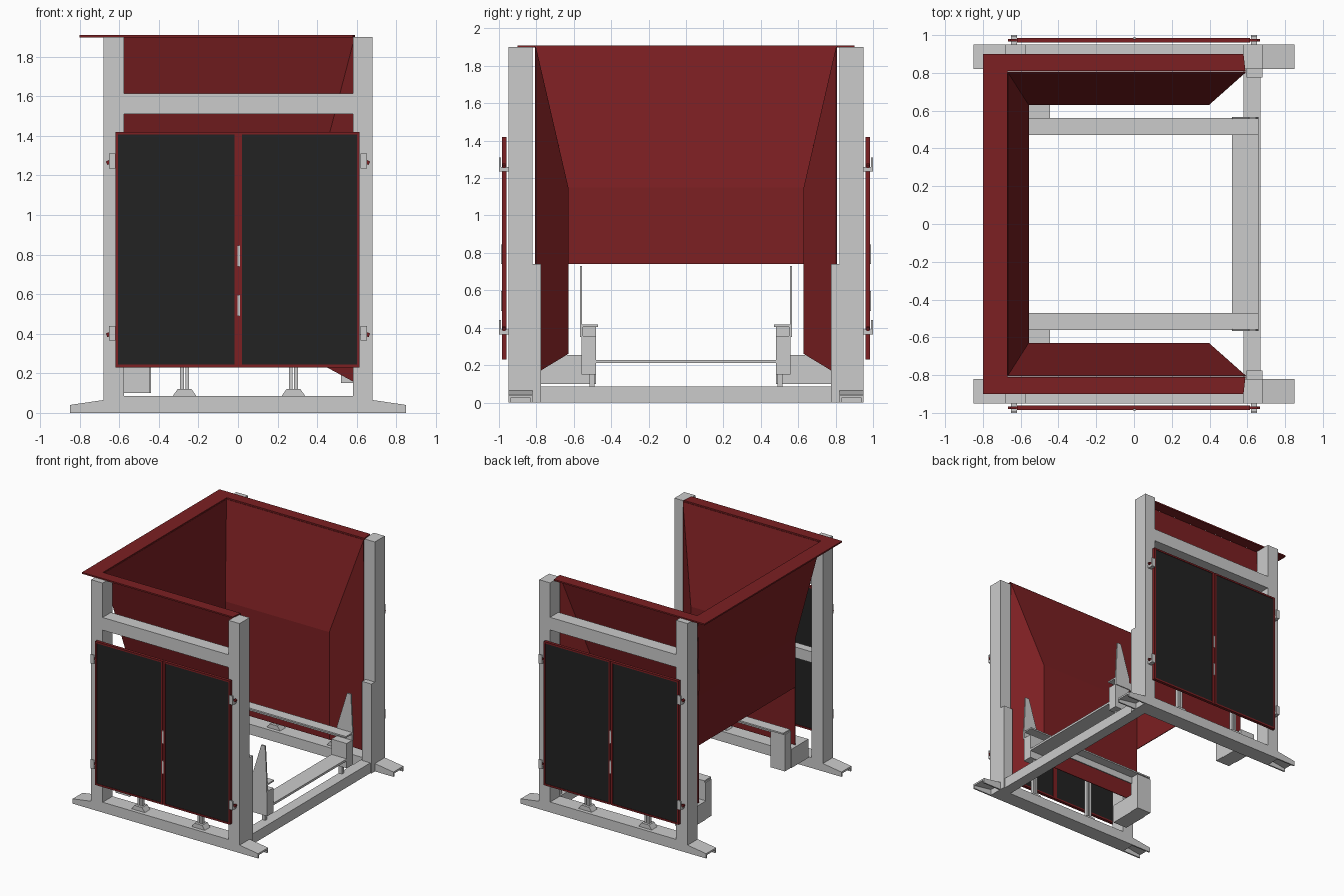
import bpy, bmesh

if "Cube" in bpy.data.objects:
    bpy.data.objects.remove(bpy.data.objects["Cube"])


def material(name, rgb):
    m = bpy.data.materials.new(name)
    m.diffuse_color = (*rgb, 1)
    m.use_nodes = True
    m.node_tree.nodes["Principled BSDF"].inputs["Base Color"].default_value = m.diffuse_color
    return m


RED = material("red_paint", (0.2, 0.014, 0.016))
BLACK = material("black_panel", (0.016, 0.016, 0.016))


def finish(name, bm, mat=None):
    bmesh.ops.recalc_face_normals(bm, faces=bm.faces[:])
    me = bpy.data.meshes.new(name)
    bm.to_mesh(me)
    bm.free()
    ob = bpy.data.objects.new(name, me)
    bpy.context.collection.objects.link(ob)
    if mat:
        me.materials.append(mat)
    return ob


def prism(name, pts, axis, lo, hi, mat=None):
    """Extrude a 2D outline along an axis; pts use the other two axes in order."""
    def place(a, b, c):
        return {"x": (c, a, b), "y": (a, c, b), "z": (a, b, c)}[axis]
    bm = bmesh.new()
    face = bm.faces.new([bm.verts.new(place(a, b, lo)) for a, b in pts])
    ext = bmesh.ops.extrude_face_region(bm, geom=[face])
    vec = place(0, 0, hi - lo)
    bmesh.ops.translate(bm, vec=vec, verts=[v for v in ext["geom"] if isinstance(v, bmesh.types.BMVert)])
    return finish(name, bm, mat)


def box(name, x0, x1, y0, y1, z0, z1, mat=None):
    return prism(name, [(x0, y0), (x1, y0), (x1, y1), (x0, y1)], "z", z0, z1, mat)


def sheet(name, polys, mat, thick=0.006):
    bm = bmesh.new()
    for p in polys:
        bm.faces.new([bm.verts.new(v) for v in p])
    bmesh.ops.remove_doubles(bm, verts=bm.verts[:], dist=0.0005)
    ob = finish(name, bm, mat)
    mod = ob.modifiers.new("thickness", "SOLIDIFY")
    mod.thickness = thick
    mod.offset = 0
    return ob


for s, side in ((-1, "front"), (1, "back")):
    # base beam and tapered channel feet
    box(f"{side}_base_beam", -0.68, 0.68, s*0.82, s*0.95, 0, 0.085)
    for e, end in ((-1, "left"), (1, "right")):
        for y in (0.82, 0.938):
            prism(f"{side}_{end}_foot_cheek", [(e*0.68, 0), (e*0.85, 0), (e*0.85, 0.04), (e*0.68, 0.065)],
                  "y", s*y, s*(y + 0.012))
        prism(f"{side}_{end}_foot_top", [(e*0.68, 0.05), (e*0.85, 0.025), (e*0.85, 0.04), (e*0.68, 0.065)],
              "y", s*0.832, s*0.938)

    # upright posts, inner liner and cross members
    box(f"{side}_left_post", -0.68, -0.575, s*0.82, s*0.95, 0.085, 1.9)
    box(f"{side}_right_post", 0.58, 0.68, s*0.82, s*0.95, 0.085, 1.9)
    box(f"{side}_post_liner", 0.595, 0.68, s*0.775, s*0.82, 0, 0.74)
    box(f"{side}_upper_crossbar", -0.575, 0.58, s*0.84, s*0.95, 1.51, 1.615)
    box(f"{side}_middle_crossbar", -0.575, 0.58, s*0.86, s*0.93, 0.85, 0.94)

    # supports standing on the base beam behind the doors
    for x in (-0.27, 0.28):
        prism(f"{side}_support_foot", [(x-0.06, 0.085), (x+0.06, 0.085), (x+0.035, 0.12), (x-0.035, 0.12)],
              "y", s*0.85, s*0.92)
        for dx in (-0.022, 0.004):
            box(f"{side}_support_rod", x+dx, x+dx+0.018, s*0.87, s*0.9, 0.12, 0.85)

    # double doors: red frame bars around recessed black panels
    for x0, x1, leaf in ((-0.62, -0.003, "left"), (0.007, 0.615, "right")):
        f = 0.014
        box(f"{side}_{leaf}_door_panel", x0+f, x1-f, s*0.965, s*0.981, 0.23+f, 1.42-f, BLACK)
        for a, b in ((x0, x0+f), (x1-f, x1)):
            box(f"{side}_{leaf}_door_stile", a, b, s*0.96, s*0.985, 0.23, 1.42, RED)
        for z in (0.23, 1.42-f):
            box(f"{side}_{leaf}_door_rail", x0+f, x1-f, s*0.96, s*0.985, z, z+f, RED)
    box(f"{side}_door_centre_strip", -0.008, 0.012, s*0.962, s*0.98, 0.23, 1.42, RED)
    for z in (0.49, 0.74):
        box(f"{side}_door_handle", -0.003, 0.009, s*0.975, s*0.989, z, z+0.105)

    # hinges
    for e in (-1, 1):
        for z in (0.365, 1.235):
            prism(f"{side}_hinge", [(s*0.945, z), (s*1.0, z), (s*1.0, z+0.075), (s*0.99, z+0.075),
                                    (s*0.99, z+0.025), (s*0.945, z+0.025)], "x", e*0.62, e*0.652)
            prism(f"{side}_hinge_lug", [(e*0.615, z+0.03), (e*0.66, z+0.018), (e*0.668, z+0.035),
                                        (e*0.655, z+0.042)], "y", s*0.965, s*0.98, RED)

    # hopper side: sloped upper wall, vertical lower wall, flared end flap
    a, b, c, d = (0.59, s*0.805, 1.9), (0.395, s*0.632, 1.15), (0.395, s*0.632, 0.26), (0.59, s*0.805, 0.155)
    t, m, low = (-0.67, s*0.805, 1.9), (-0.56, s*0.632, 1.15), (-0.56, s*0.632, 0.26)
    sheet(f"{side}_hopper_wall", [(t, a, b, m), (m, b, c, low), (a, d, c, b)], RED)

    # guide rail with upright fin and end brackets
    box(f"{side}_guide_rail", -0.56, 0.66, s*0.47, s*0.56, 0.405, 0.417)
    box(f"{side}_guide_rail_web", -0.56, 0.66, s*0.55, s*0.56, 0.35, 0.405)
    prism(f"{side}_guide_fin", [(0.52, 0.35), (0.66, 0.35), (0.66, 0.44), (0.645, 0.73), (0.61, 0.73), (0.52, 0.44)],
          "y", s*0.555, s*0.567)
    box(f"{side}_rail_bracket", 0.52, 0.66, s*0.48, s*0.56, 0.15, 0.355)
    box(f"{side}_bracket_leg", 0.58, 0.61, s*0.49, s*0.515, 0.08, 0.15)
    box(f"{side}_rail_rear_column", -0.57, -0.44, s*0.48, s*0.56, 0.1, 0.405)
    box(f"{side}_rail_rear_block", -0.575, -0.445, s*0.56, s*0.78, 0.1, 0.255)

# hopper rear wall and top flange
sheet("hopper_rear_wall", [
    [(-0.67, -0.805, 1.9), (-0.67, 0.805, 1.9), (-0.56, 0.632, 1.15), (-0.56, -0.632, 1.15)],
    [(-0.56, -0.632, 1.15), (-0.56, 0.632, 1.15), (-0.56, 0.632, 0.74), (-0.56, -0.632, 0.74)]], RED)
prism("hopper_rim", [(0.58, -0.9), (-0.8, -0.9), (-0.8, 0.9), (0.58, 0.9), (0.59, 0.81),
                     (-0.67, 0.81), (-0.67, -0.81), (0.59, -0.81)], "z", 1.898, 1.91, RED)

# members tying the two sides together
box("ground_tie_beam", 0.58, 0.67, -0.82, 0.82, 0, 0.085)
box("raised_tie_plate", 0.52, 0.66, -0.48, 0.48, 0.21, 0.228)
